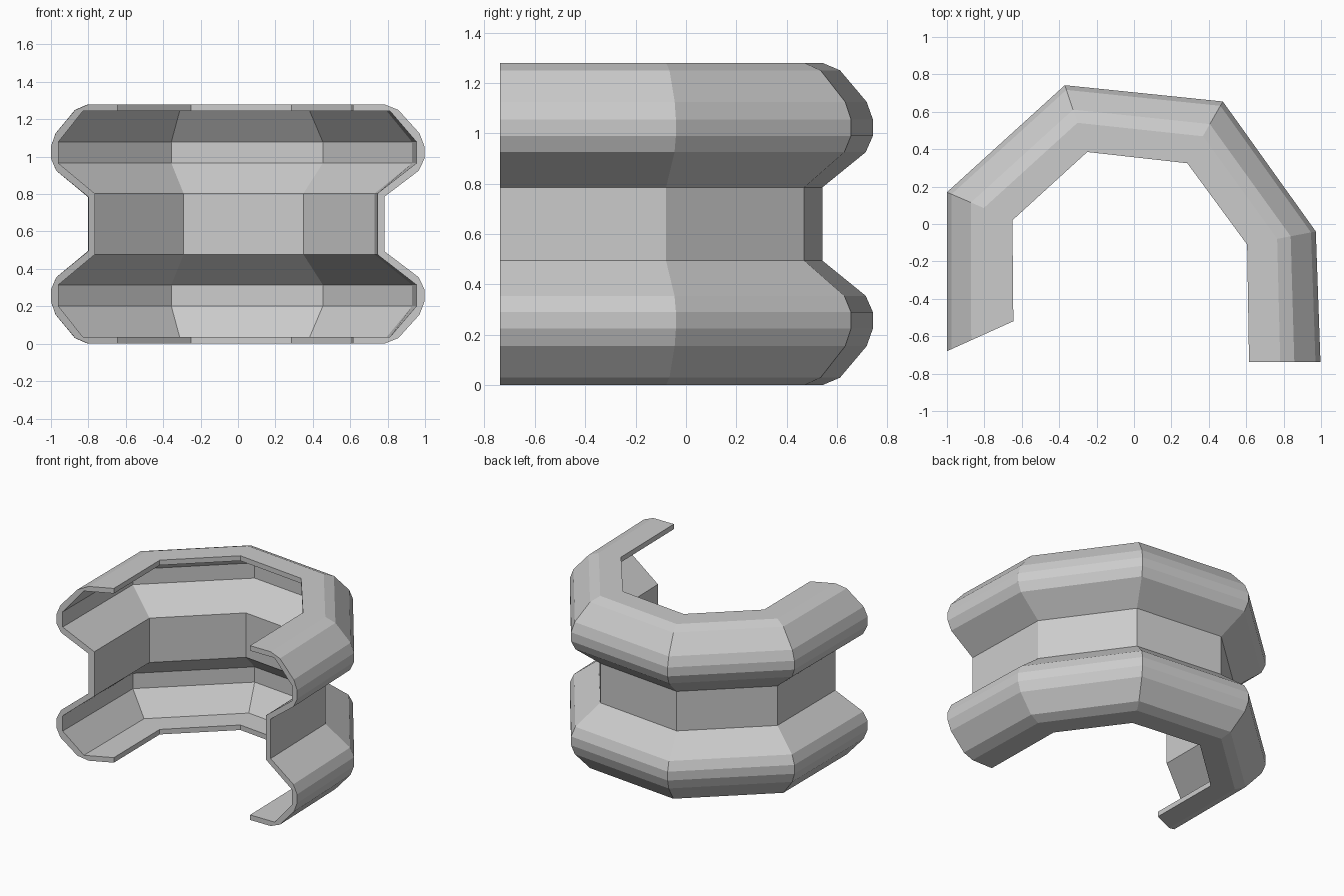
import bpy, bmesh

if "Cube" in bpy.data.objects:
    bpy.data.objects.remove(bpy.data.objects["Cube"])

MID = 0.64  # height of the horizontal symmetry plane

# Plan path: outermost line and inner rim line, matching corner by corner
OUTER = [(-1.0, -0.68), (-1.0, 0.17), (-0.37, 0.742), (0.475, 0.655), (0.972, -0.04), (0.997, -0.738)]
RIM = [(-0.645, -0.52), (-0.65, 0.02), (-0.25, 0.385), (0.285, 0.325), (0.605, -0.11), (0.615, -0.738)]

# Upper half profiles: (fraction from outer line to rim, height), from waist to rim
SKIN = [(0.563, 0.785), (0.08, 0.925), (0, 0.99), (0, 1.055), (0.07, 1.125),
        (0.366, 1.25), (0.563, 1.28), (1, 1.28)]
LINING = [(0.66, 0.803), (0.11, 0.966), (0.11, 1.078), (0.48, 1.243), (1, 1.243)]


def mirrored(half):
    """Complete a half profile by reflecting it below the middle plane."""
    return [(t, 2 * MID - z) for t, z in reversed(half)] + half


# Closed section: outer skin upward, lining back down
section = mirrored(SKIN) + mirrored(LINING)[::-1]

# Sweep the section along the plan path
bm = bmesh.new()
rings = []
for (ox, oy), (ix, iy) in zip(OUTER, RIM):
    rings.append([bm.verts.new((ox + (ix - ox) * t, oy + (iy - oy) * t, z)) for t, z in section])
n = len(section)
for a, b in zip(rings, rings[1:]):
    for i in range(n):
        j = (i + 1) % n
        bm.faces.new((a[i], a[j], b[j], b[i]))

# End caps
bm.faces.new(rings[0])
bm.faces.new(rings[-1][::-1])
bmesh.ops.recalc_face_normals(bm, faces=bm.faces)

mesh = bpy.data.meshes.new("double_ridged_shell")
bm.to_mesh(mesh)
bm.free()
shell = bpy.data.objects.new("double_ridged_shell", mesh)
bpy.context.collection.objects.link(shell)
